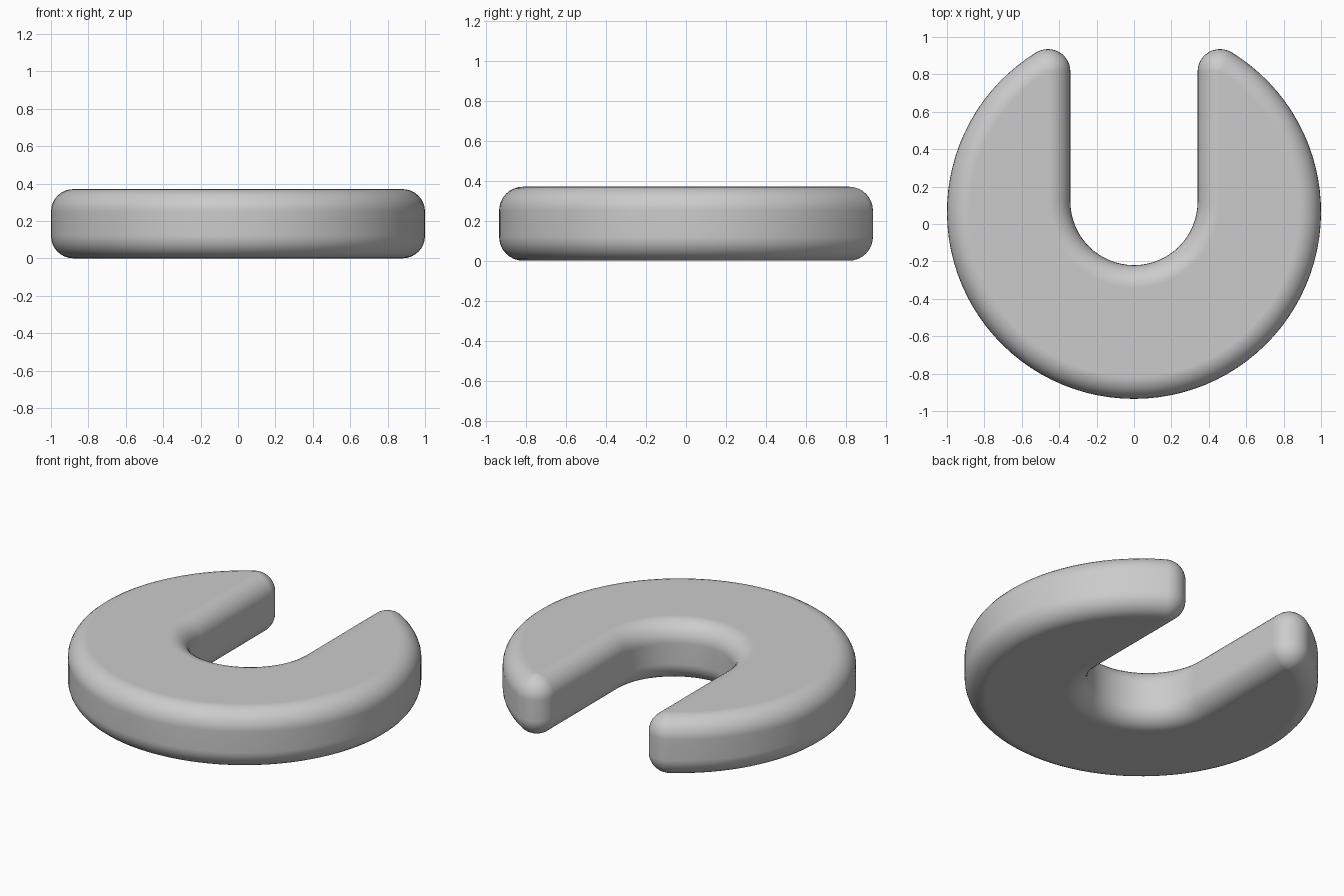
import bpy, bmesh
from math import pi, sin, cos, sqrt, atan2

if "Cube" in bpy.data.objects:
    bpy.data.objects.remove(bpy.data.objects["Cube"])

HEIGHT = 0.37
RADIUS = 1.0          # outer disc
SLOT = 0.34           # half width of the slot
ROUND = 0.12          # edge and tip rounding
DISC_Y = 0.065
SLOT_Y = 0.12         # centre of the slot's round end
TIP_X = SLOT + ROUND
TIP_Y = DISC_Y + sqrt((RADIUS - ROUND) ** 2 - TIP_X ** 2)
TIP_ANGLE = atan2(TIP_Y - DISC_Y, TIP_X)


def arc(cx, cy, r, start, end, steps):
    angles = [start + (end - start) * i / steps for i in range(steps + 1)]
    return [(cx + r * cos(a), cy + r * sin(a)) for a in angles]


def outline(inset):
    """Horseshoe outline moved inward by inset, counterclockwise."""
    half = arc(0, DISC_Y, RADIUS - inset, -pi / 2, TIP_ANGLE, 40)
    half += arc(TIP_X, TIP_Y, ROUND - inset, TIP_ANGLE, pi, 12)[1:]
    half += arc(0, SLOT_Y, SLOT + inset, 0, -pi / 2, 16)
    return half + [(-x, y) for x, y in reversed(half[1:-1])]


# Rounded edge section as (inset, height) pairs, bottom to top
STEPS = 8
quarter = [i * pi / 2 / STEPS for i in range(STEPS + 1)]
section = [(ROUND * (1 - sin(a)), ROUND * (1 - cos(a))) for a in quarter]
section += [(d, HEIGHT - z) for d, z in reversed(section)]

# Stack the outlines and bridge them
bm = bmesh.new()
rings = [[bm.verts.new((x, y, z)) for x, y in outline(d)] for d, z in section]
for low, high in zip(rings, rings[1:]):
    for i in range(len(low)):
        j = (i + 1) % len(low)
        bm.faces.new((low[i], low[j], high[j], high[i]))
bm.faces.new(rings[0][::-1])
bm.faces.new(rings[-1])
bmesh.ops.remove_doubles(bm, verts=bm.verts, dist=0.0005)
bmesh.ops.recalc_face_normals(bm, faces=bm.faces)

mesh = bpy.data.meshes.new("slotted_disc")
bm.to_mesh(mesh)
bm.free()
disc = bpy.data.objects.new("slotted_disc", mesh)
bpy.context.collection.objects.link(disc)

# Plain grey
grey = bpy.data.materials.new("light_grey")
grey.use_nodes = True
colour = (0.6, 0.6, 0.6, 1)
grey.diffuse_color = colour
grey.node_tree.nodes["Principled BSDF"].inputs["Base Color"].default_value = colour
mesh.materials.append(grey)

# Smooth sides, flat top and bottom
bpy.context.view_layer.objects.active = disc
disc.select_set(True)
bpy.ops.object.shade_smooth_by_angle(angle=pi / 6)
weighted = disc.modifiers.new("flat_caps", 'WEIGHTED_NORMAL')
weighted.keep_sharp = True
